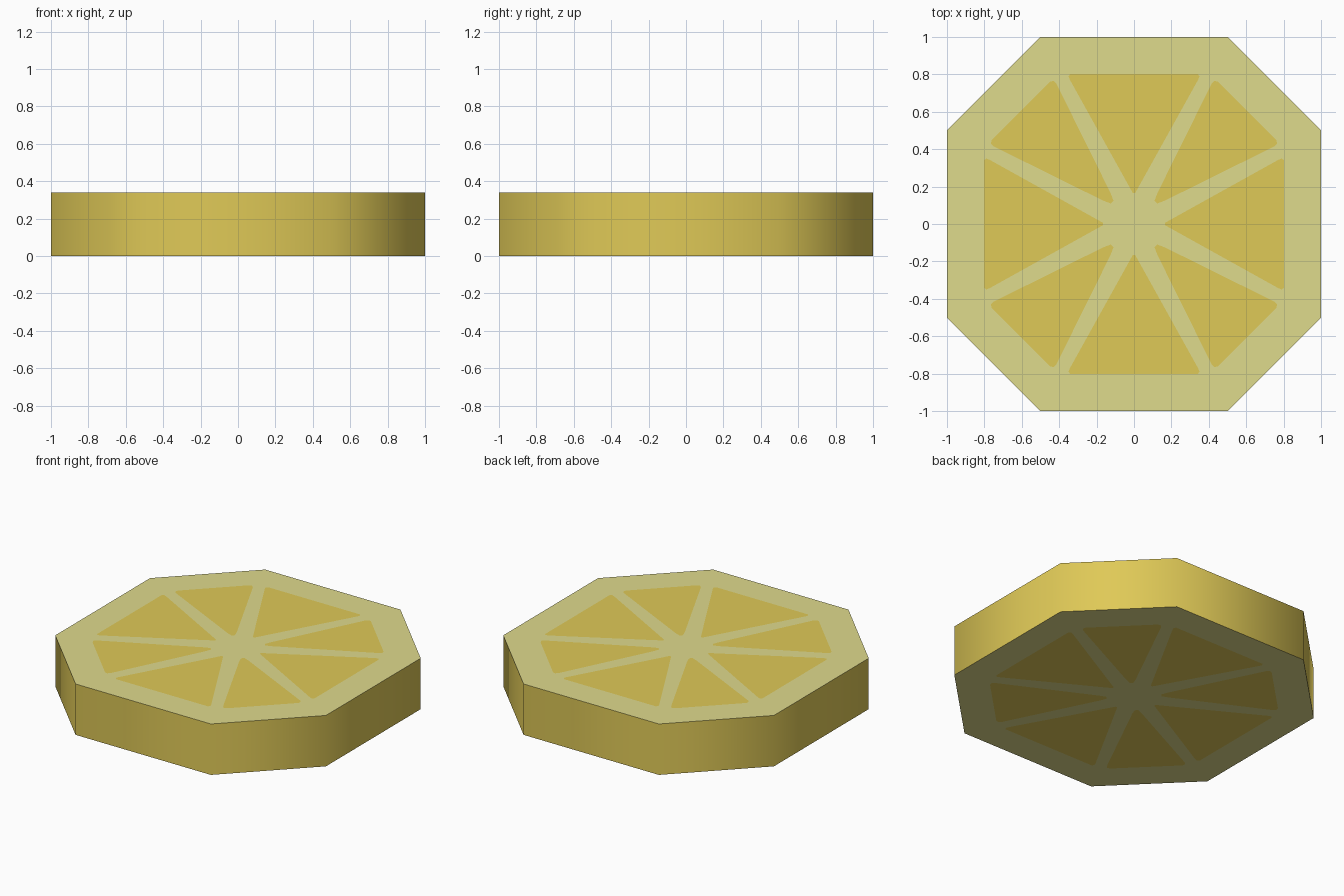
import bpy, bmesh, math

if "Cube" in bpy.data.objects:
    bpy.data.objects.remove(bpy.data.objects["Cube"])

HEIGHT = 0.34


def material(name, rgb):
    m = bpy.data.materials.new(name)
    m.diffuse_color = (*rgb, 1.0)
    m.use_nodes = True
    m.node_tree.nodes["Principled BSDF"].inputs["Base Color"].default_value = m.diffuse_color
    return m


yellow = material("lemon_yellow", (0.74, 0.585, 0.095))
pith = material("pale_pith", (0.74, 0.705, 0.262))


def turned(points, quarter):
    c, s = [(1, 0), (0, 1), (-1, 0), (0, -1)][quarter]
    return [(c * x - s * y, s * x + c * y) for x, y in points]


# Octagonal outline and the two wedge shapes (straight and diagonal)
outline = []
for q in range(4):
    outline += turned([(1, -0.5), (1, 0.5)], q)
half = [(0.165, -0.006), (0.77, -0.342), (0.79, -0.35), (0.803, -0.34)]
straight = half + [(x, -y) for x, y in reversed(half)]
half = [(0.125, 0.11), (0.165, 0.125), (0.75, 0.415), (0.765, 0.43), (0.76, 0.45)]
diagonal = half + [(y, x) for x, y in reversed(half)]
wedges = [turned(w, q) for q in range(4) for w in (straight, diagonal)]

bm = bmesh.new()


def ring(points, z):
    verts = [bm.verts.new((x, y, z)) for x, y in points]
    edges = [bm.edges.new((verts[i], verts[i - 1])) for i in range(len(verts))]
    return verts, edges


def cap(z, up):
    """Pith face with wedge holes, each hole filled by a flesh face."""
    rim, edges = ring(outline, z)
    loops = []
    for w in wedges:
        v, e = ring(w, z)
        loops.append(v)
        edges += e
    bmesh.ops.triangle_fill(bm, use_beauty=True, use_dissolve=False,
                            edges=edges, normal=(0, 0, up))
    for f in bm.faces:
        if abs(f.calc_center_median().z - z) < 1e-4:
            f.material_index = 1
            f.normal_update()
            if f.normal.z * up < 0:
                f.normal_flip()
    for v in loops:
        f = bm.faces.new(v if up > 0 else v[::-1])
        f.material_index = 0
    return rim


bottom = cap(0.0, -1)
top = cap(HEIGHT, 1)

# Peel around the side
for i in range(8):
    j = (i + 1) % 8
    f = bm.faces.new((bottom[i], bottom[j], top[j], top[i]))
    f.material_index = 0

mesh = bpy.data.meshes.new("lemon_slice")
bm.to_mesh(mesh)
bm.free()
mesh.materials.append(yellow)
mesh.materials.append(pith)
slice_obj = bpy.data.objects.new("lemon_slice", mesh)
bpy.context.collection.objects.link(slice_obj)

# Smooth peel with crisp rims
bpy.context.view_layer.objects.active = slice_obj
slice_obj.select_set(True)
bpy.ops.object.shade_smooth_by_angle(angle=math.radians(60))
